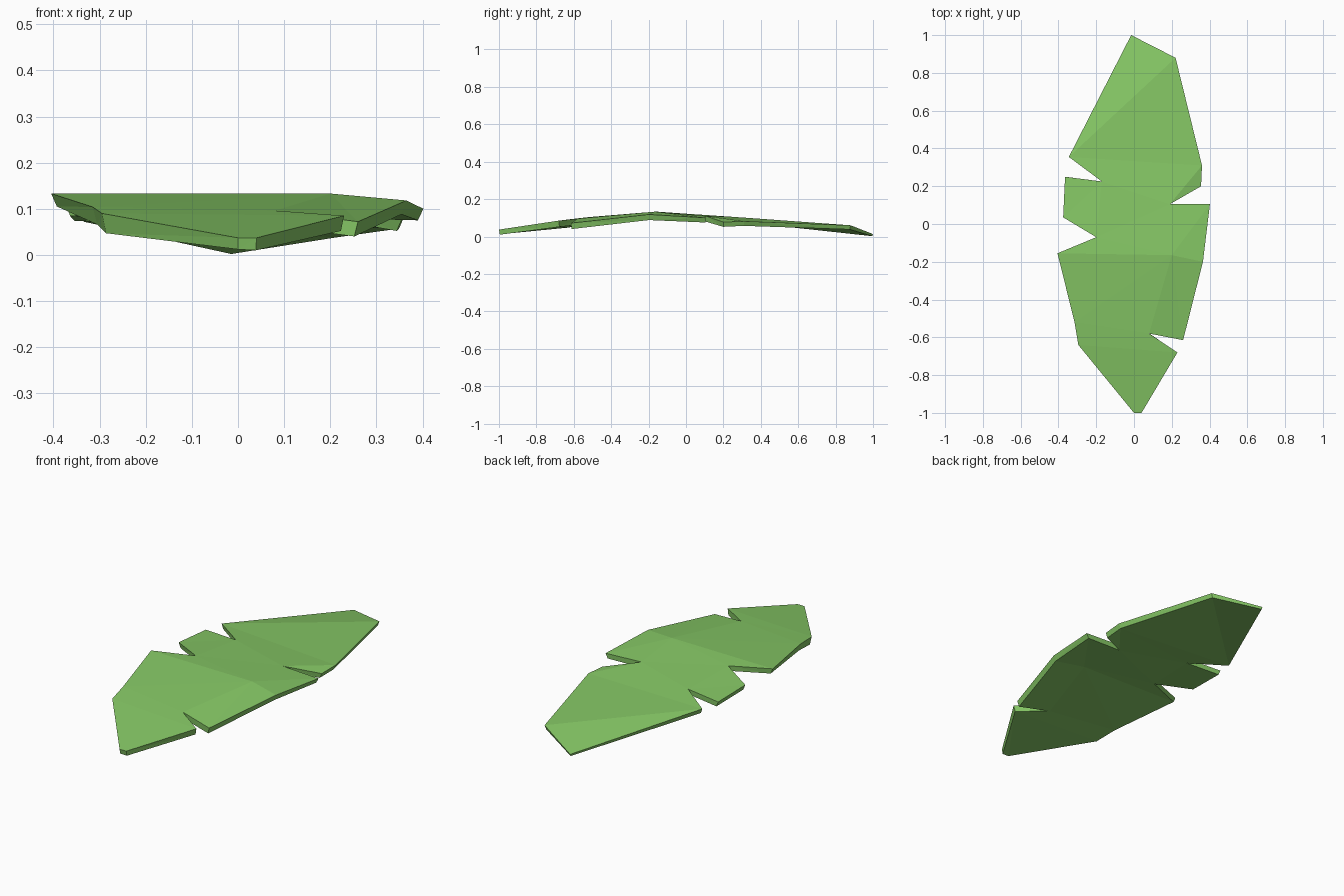
import bpy, bmesh

if "Cube" in bpy.data.objects:
    bpy.data.objects.remove(bpy.data.objects["Cube"])

leaf_green = bpy.data.materials.new("leaf green")
leaf_green.diffuse_color = (0.235, 0.57, 0.13, 1)
leaf_green.use_nodes = True
leaf_green.node_tree.nodes["Principled BSDF"].inputs["Base Color"].default_value = leaf_green.diffuse_color

# Leaf rim, counter-clockwise from the tip: x, y, top height, thickness
left_rim = [(-.015, 1, .013, .011), (-.345, .355, .098, .026), (-.17, .225, .107, .026),
            (-.365, .25, .1, .027), (-.375, .035, .112, .028), (-.2, -.07, .127, .028),
            (-.405, -.155, .133, .028), (-.315, -.52, .104, .038), (-.295, -.64, .09, .043),
            (0, -1, .037, .025)]
right_rim = [(.04, -1, .037, .027), (.23, -.68, .085, .033), (.08, -.58, .096, .033),
             (.26, -.615, .072, .032), (.365, -.2, .118, .03), (.402, .105, .1, .025),
             (.19, .105, .11, .03), (.355, .2, .077, .025), (.36, .31, .082, .025),
             (.22, .88, .06, .022)]
fold_point = [(.2, -.165, .133, .035)]

# Panels between the folds and notches
panels = [(0, 1, 19), (1, 18, 19), (1, 2, 16, 18), (16, 17, 18), (2, 3, 4, 5, 16),
          (5, 6, 20, 14, 15, 16), (6, 7, 12, 20), (20, 12, 13, 14), (7, 8, 11, 12),
          (8, 9, 10, 11)]

bm = bmesh.new()
points = left_rim + right_rim + fold_point
top = [bm.verts.new((x, y, z)) for x, y, z, t in points]
low = [bm.verts.new((x * .97, y * .995, max(0, z - t))) for x, y, z, t in points]
for p in panels:
    bm.faces.new([top[i] for i in p])
    bm.faces.new([low[i] for i in reversed(p)])

# Side walls around the rim
n = len(left_rim + right_rim)
for i in range(n):
    j = (i + 1) % n
    bm.faces.new((top[j], top[i], low[i], low[j]))
bmesh.ops.triangulate(bm, faces=bm.faces[:])
bmesh.ops.recalc_face_normals(bm, faces=bm.faces[:])

mesh = bpy.data.meshes.new("leaf")
bm.to_mesh(mesh)
bm.free()
mesh.materials.append(leaf_green)
leaf = bpy.data.objects.new("leaf", mesh)
bpy.context.collection.objects.link(leaf)
